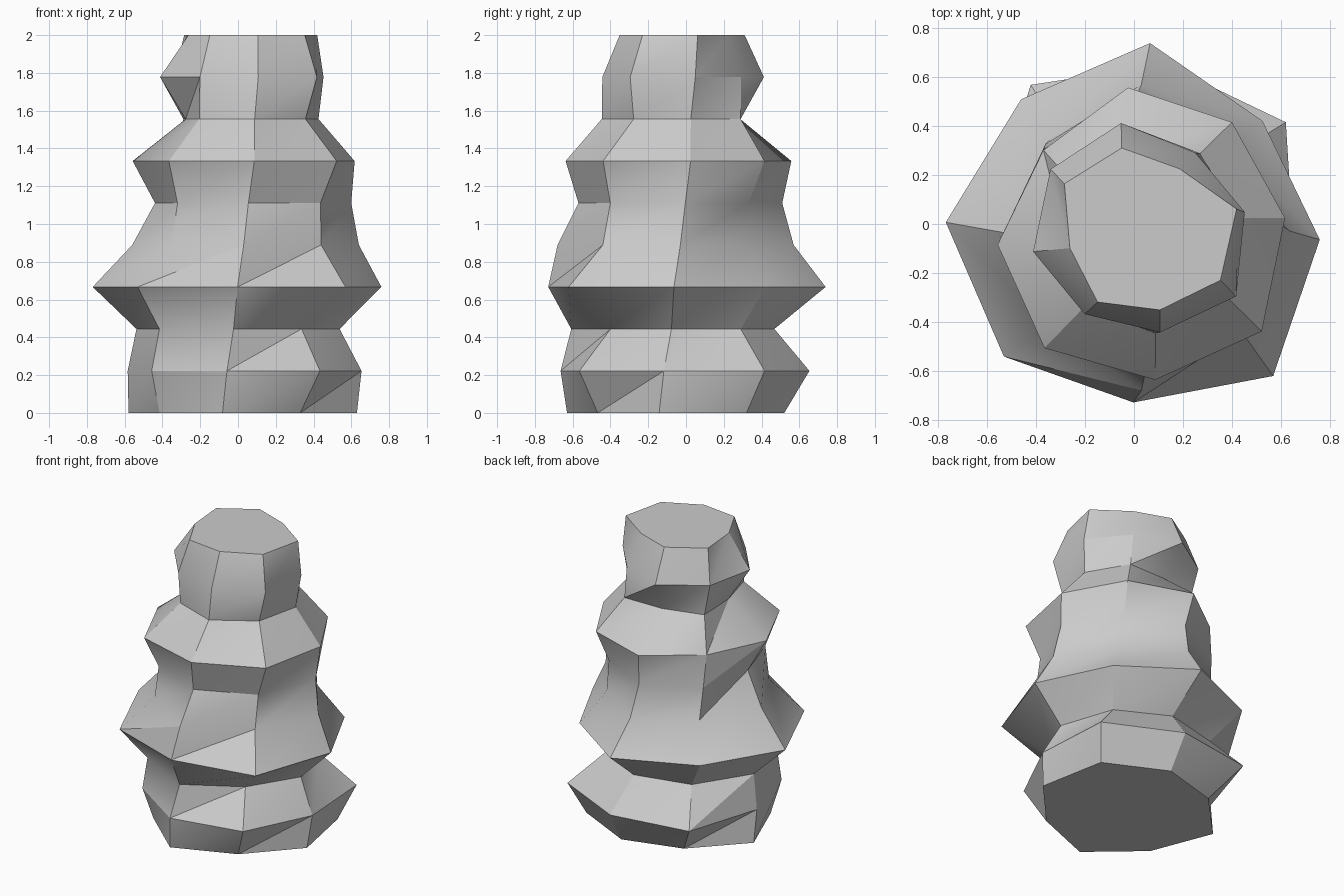
import bpy, bmesh
from math import radians, sin, cos

cube = bpy.data.objects.get("Cube")
if cube:
    bpy.data.objects.remove(cube, do_unlink=True)

# Radii of each ring in hundredths, bottom to top, counter-clockwise from +x
RINGS = [
    (61, 62, 56, 53, 62, 54, 61, 53),
    (63, 74, 69, 75, 62, 61, 64, 67),
    (51, 50, 50, 53, 57, 58, 58, 48),
    (73, 67, 77, 73, 80, 76, 70, 80),
    (61, 50, 60, 53, 59, 54, 65, 58),
    (57, 49, 54, 53, 47, 52, 54, 55),
    (59, 58, 59, 52, 59, 62, 61, 64),
    (40, 40, 32, 40, 31, 39, 42, 41),
    (43, 39, 45, 45, 45, 41, 42, 47),
    (40, 30, 35, 37, 30, 34, 33, 38),
]
SIDES = len(RINGS[0])
AXIS_X, AXIS_Y = 0.03, -0.03
HEIGHT = 2.0
START, TWIST = -10.6, 2.65   # degrees: first ring, then added per ring


def make_material(name, value):
    mat = bpy.data.materials.new(name)
    mat.use_nodes = True
    color = (value, value, value, 1)
    mat.diffuse_color = color
    mat.node_tree.nodes["Principled BSDF"].inputs["Base Color"].default_value = color
    return mat


def add_ring(bm, level, radii):
    """One slightly twisted ring of uneven radii."""
    z = HEIGHT * level / (len(RINGS) - 1)
    ring = []
    for side, radius in enumerate(radii):
        angle = radians(START + TWIST * level + 360 * side / SIDES)
        r = radius / 100
        ring.append(bm.verts.new((AXIS_X + r * cos(angle), AXIS_Y + r * sin(angle), z)))
    return ring


bm = bmesh.new()
rings = [add_ring(bm, level, radii) for level, radii in enumerate(RINGS)]

# Faceted sides, every quad split along the same diagonal
for low, high in zip(rings, rings[1:]):
    for a in range(SIDES):
        b = (a + 1) % SIDES
        bm.faces.new((low[a], low[b], high[b]))
        bm.faces.new((low[a], high[b], high[a]))

# Flat end caps
bm.faces.new(rings[0][::-1])
bm.faces.new(rings[-1])

mesh = bpy.data.meshes.new("rock_pillar")
bm.to_mesh(mesh)
bm.free()
mesh.materials.append(make_material("stone_grey", 0.6))

pillar = bpy.data.objects.new("rock_pillar", mesh)
bpy.context.collection.objects.link(pillar)

# Soft shading over shallow folds, crisp ridges
bpy.ops.object.select_all(action="DESELECT")
pillar.select_set(True)
bpy.context.view_layer.objects.active = pillar
bpy.ops.object.shade_smooth_by_angle(angle=radians(30))
